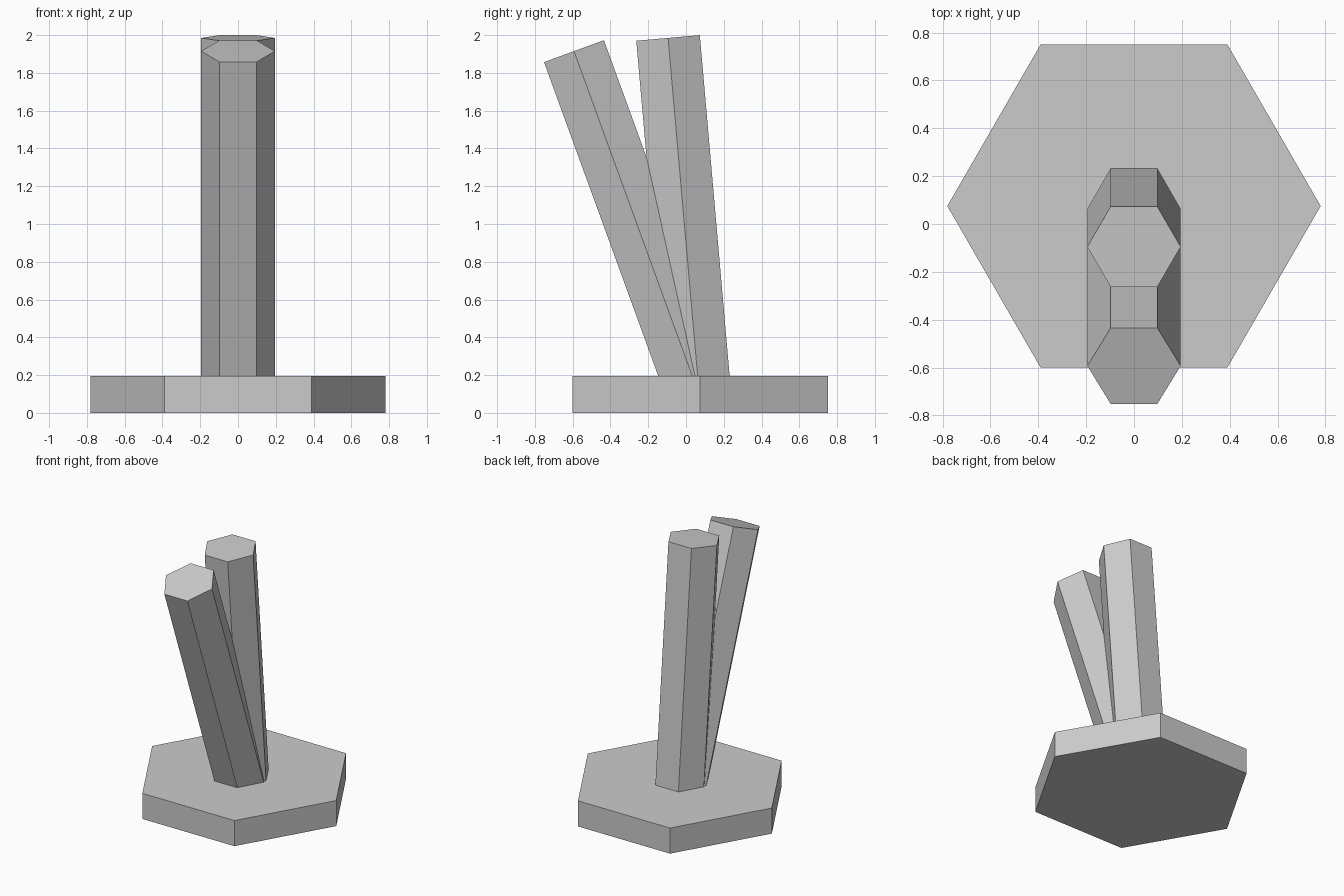
import bpy
from math import radians, pi
from mathutils import Matrix, Vector

cube = bpy.data.objects.get("Cube")
if cube:
    bpy.data.objects.remove(cube, do_unlink=True)

grey = bpy.data.materials.new("plain_grey")
grey.use_nodes = True
colour = (0.6, 0.6, 0.6, 1)
grey.diffuse_color = colour
grey.node_tree.nodes["Principled BSDF"].inputs["Base Color"].default_value = colour


def hex_prism(name, radius, length, top, tilt=0):
    """Six-sided prism with corners on the x axis, hung from its top centre and tilted forward."""
    bpy.ops.mesh.primitive_cylinder_add(vertices=6, radius=radius, depth=length)
    prism = bpy.context.object
    prism.name = name
    prism.data.transform(Matrix.Translation((0, 0, -length / 2)) @ Matrix.Rotation(pi / 6, 4, "Z"))
    prism.data.transform(Matrix.Translation(Vector(top)) @ Matrix.Rotation(radians(tilt), 4, "X"))
    prism.data.materials.append(grey)
    return prism


# Flat base plate
hex_prism("base", 0.78, 0.196, (0, 0.075, 0.196))

# Two leaning posts, footed inside the base
hex_prism("front_post", 0.195, 1.93, (0, -0.593, 1.915), 20)
hex_prism("back_post", 0.195, 1.895, (0, -0.095, 1.985), 5)
